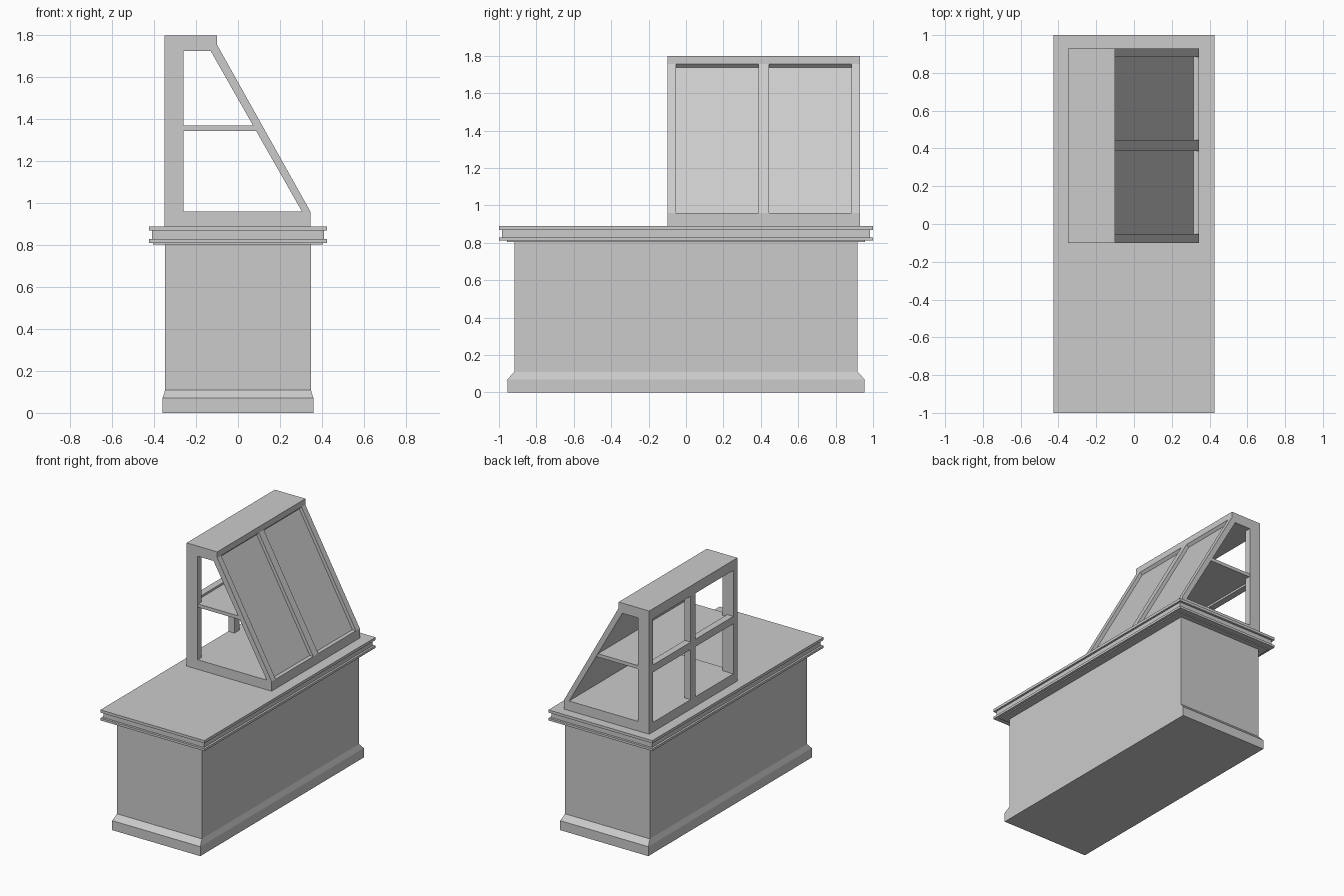
import bpy, bmesh

if "Cube" in bpy.data.objects:
    bpy.data.objects.remove(bpy.data.objects["Cube"])


def finish(name, bm):
    bmesh.ops.recalc_face_normals(bm, faces=bm.faces)
    me = bpy.data.meshes.new(name)
    bm.to_mesh(me)
    bm.free()
    ob = bpy.data.objects.new(name, me)
    bpy.context.collection.objects.link(ob)
    return ob


def loft(name, rings):
    """Stack of rectangles (half x, half y, z), capped at both ends."""
    bm = bmesh.new()
    loops = [[bm.verts.new((sx * hx, sy * hy, z))
              for sx, sy in ((-1, -1), (1, -1), (1, 1), (-1, 1))]
             for hx, hy, z in rings]
    for a, b in zip(loops, loops[1:]):
        for i in range(4):
            j = (i + 1) % 4
            bm.faces.new((a[i], a[j], b[j], b[i]))
    bm.faces.new(loops[0])
    bm.faces.new(loops[-1])
    return finish(name, bm)


def prism(name, profile, y0, y1):
    """Extrude an x-z profile along y."""
    bm = bmesh.new()
    f = bm.faces.new([bm.verts.new((x, y0, z)) for x, z in profile])
    ext = bmesh.ops.extrude_face_region(bm, geom=[f])["geom"]
    bmesh.ops.translate(bm, vec=(0, y1 - y0, 0),
                        verts=[v for v in ext if isinstance(v, bmesh.types.BMVert)])
    return finish(name, bm)


def box(name, x0, x1, y0, y1, z0, z1):
    return prism(name, [(x0, z0), (x1, z0), (x1, z1), (x0, z1)], y0, y1)


# Counter body with chamfered plinth
loft("counter_body", [(.36, .955, 0), (.36, .955, .07),
                      (.347, .918, .11), (.347, .918, .805)])

# Grooved worktop
loft("worktop", [(.405, .957, .803), (.405, .957, .811),
                 (.425, 1, .811), (.425, 1, .828),
                 (.41, .983, .828), (.41, .983, .869),
                 (.425, 1, .869), (.425, 1, .889)])

# Display case floor and roof
Y0, Y1 = -.10, .93
M0, M1 = .387, .445          # middle divider
FLOOR, CEIL, TOP = .96, 1.725, 1.80
box("case_floor", -.35, .345, Y0, Y1, .889, FLOOR)
prism("case_roof", [(-.35, CEIL), (-.13, CEIL), (-.10, 1.755),
                    (-.10, TOP), (-.35, TOP)], Y0, Y1)

# Upright posts at the back and sloping bars at the front
slope = [(.305, FLOOR), (.345, FLOOR), (-.10, 1.755), (-.13, CEIL)]
for side, a, b, depth in (("near", Y0, Y0 + .047, .09),
                          ("middle", M0, M1, .05),
                          ("far", Y1 - .045, Y1, .09)):
    box(side + "_post", -.35, -.35 + depth, a, b, FLOOR, CEIL)
    prism(side + "_slope_bar", slope, a, b)

# Recessed sloping panels between the bars
for side, a, b in (("near", Y0 + .047, M0), ("far", M1, Y1 - .045)):
    prism(side + "_panel", [(.305, FLOOR), (.316, FLOOR),
                            (-.125, 1.75), (-.13, CEIL)], a, b)
    box(side + "_back_rail", -.35, -.30, a, b, 1.33, 1.385)

# Shelf, its front edge cut to follow the slope
prism("shelf", [(-.30, 1.345), (.086, 1.345), (.072, 1.37), (-.30, 1.37)],
      Y0 + .005, Y1 - .005)
